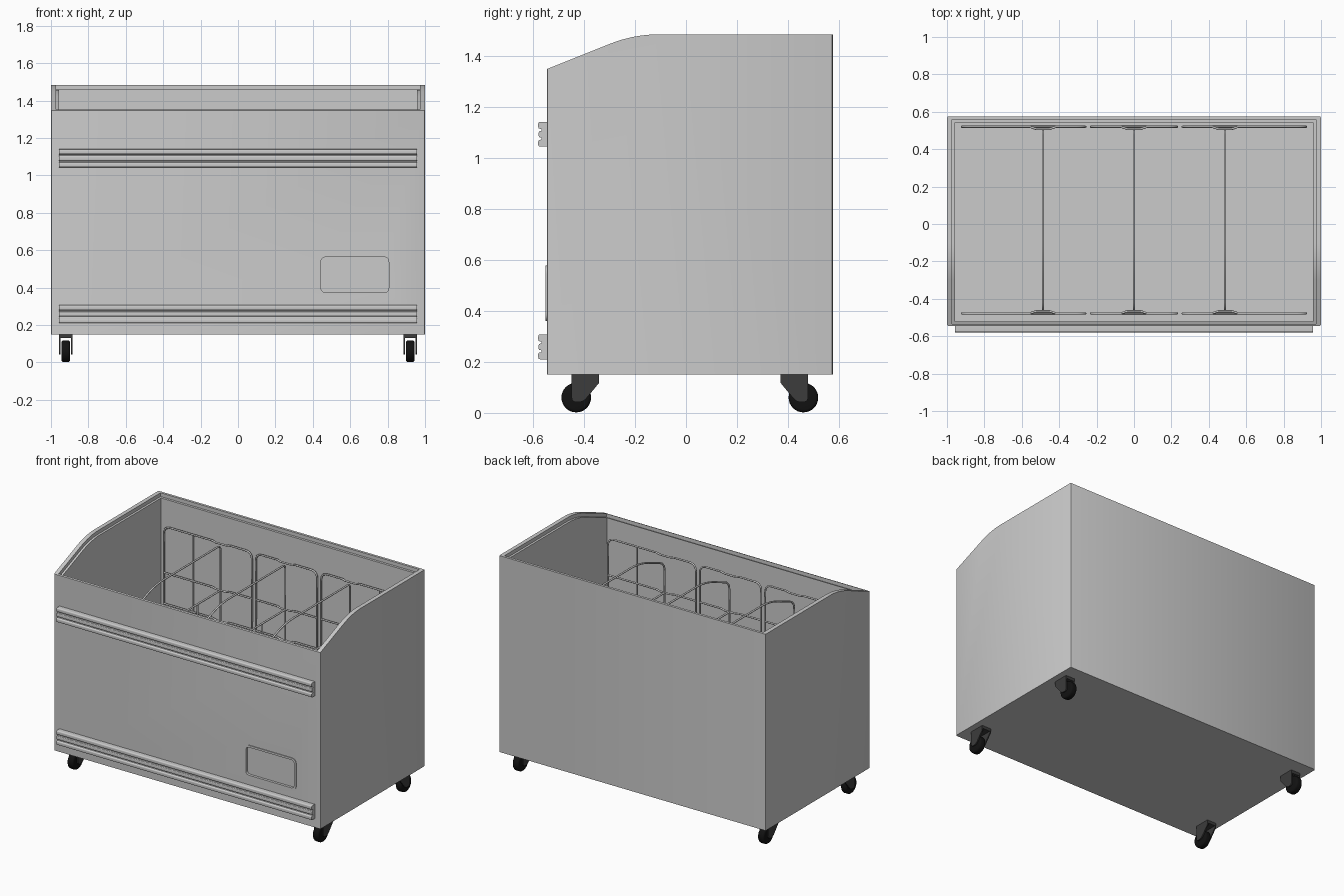
import bpy, bmesh, math
from mathutils import Vector

if "Cube" in bpy.data.objects:
    bpy.data.objects.remove(bpy.data.objects["Cube"])


def round_path(pts, steps=5, closed=True):
    """Round the corners of a 2D path; each point is (u, v) or (u, v, radius)."""
    out, n = [], len(pts)
    for i, p in enumerate(pts):
        c = Vector(p[:2])
        r = p[2] if len(p) > 2 else 0
        if r == 0 or (not closed and i in (0, n - 1)):
            out.append(c)
            continue
        a = c + (Vector(pts[i - 1][:2]) - c).normalized() * r
        b = c + (Vector(pts[(i + 1) % n][:2]) - c).normalized() * r
        for k in range(steps + 1):
            t = k / steps
            out.append(a * (1 - t) ** 2 + c * 2 * t * (1 - t) + b * t * t)
    return out


def smooth(obj, angle=35):
    obj.data.shade_smooth()
    obj.data.set_sharp_from_angle(angle=math.radians(angle))


def finish(bm, name, color=None):
    bmesh.ops.recalc_face_normals(bm, faces=bm.faces)
    me = bpy.data.meshes.new(name)
    bm.to_mesh(me)
    bm.free()
    obj = bpy.data.objects.new(name, me)
    bpy.context.collection.objects.link(obj)
    if color:
        me.materials.append(color)
    smooth(obj)
    return obj


def prism(name, pts, w0, w1, axis='X', color=None, bevel=0):
    """Extrude a profile along x (profile y,z) or along y (profile x,z)."""
    bm = bmesh.new()
    place = (lambda u, v, w: (w, u, v)) if axis == 'X' else (lambda u, v, w: (u, w, v))
    a = [bm.verts.new(place(p[0], p[1], w0)) for p in pts]
    b = [bm.verts.new(place(p[0], p[1], w1)) for p in pts]
    bm.faces.new(a)
    bm.faces.new(b[::-1])
    n = len(pts)
    for i in range(n):
        j = (i + 1) % n
        bm.faces.new((a[i], b[i], b[j], a[j]))
    bmesh.ops.recalc_face_normals(bm, faces=bm.faces)
    if bevel:  # upright edges only
        up = [e for e in bm.edges
              if abs((e.verts[0].co - e.verts[1].co).normalized().z) > 0.99]
        bmesh.ops.bevel(bm, geom=up, offset=bevel, segments=2, affect='EDGES', profile=0.5)
    return finish(bm, name, color)


def cut(obj, cutter):
    mod = obj.modifiers.new('cut', 'BOOLEAN')
    mod.operation, mod.solver, mod.object = 'DIFFERENCE', 'EXACT', cutter
    bpy.context.view_layer.objects.active = obj
    bpy.ops.object.modifier_apply(modifier=mod.name)
    smooth(obj)


def wires(name, paths, radius=0.006):
    """Round wires; each path is (points, closed)."""
    cu = bpy.data.curves.new(name, 'CURVE')
    cu.dimensions, cu.bevel_depth, cu.bevel_resolution = '3D', radius, 2
    cu.use_fill_caps = True
    for pts, closed in paths:
        sp = cu.splines.new('POLY')
        sp.points.add(len(pts) - 1)
        for q, p in zip(sp.points, pts):
            q.co = (*p, 1)
        sp.use_cyclic_u = closed
    obj = bpy.data.objects.new(name, cu)
    bpy.context.collection.objects.link(obj)
    bpy.ops.object.select_all(action='DESELECT')
    obj.select_set(True)
    bpy.context.view_layer.objects.active = obj
    bpy.ops.object.convert(target='MESH')
    smooth(obj, 60)


def material(name, g):
    m = bpy.data.materials.new(name)
    m.diffuse_color = (g, g, g, 1)
    m.use_nodes = True
    m.node_tree.nodes["Principled BSDF"].inputs["Base Color"].default_value = m.diffuse_color
    return m


rubber = material('black_rubber', 0.006)
steel = material('dark_steel', 0.045)

# Cabinet: side profile extruded across, then hollowed with a stepped rim
FRONT, BACK = -0.545, 0.575
cabinet = prism('cabinet', round_path(
    [(FRONT, 0.15), (BACK, 0.15), (BACK, 1.483), (-0.205, 1.483, 0.1), (FRONT, 1.347)], 8),
    -1, 1, bevel=0.008)
rim_cut = prism('rim_cutter', round_path(
    [(-0.535, 1.326), (-0.205, 1.458, 0.1), (0.558, 1.458), (0.558, 2), (-0.535, 2)], 8),
    -0.972, 0.972)
well_cut = prism('well_cutter', [(-0.52, 0.3), (0.542, 0.3), (0.542, 2.1), (-0.52, 2.1)],
                 -0.957, 0.957)
# Rounded access plate on the front: shallow pocket with a thin raised frame


def plate(inset, r):
    x0, x1, z0, z1 = 0.43 + inset, 0.82 - inset, 0.36 + inset, 0.577 - inset
    return round_path([(x0, z0, r), (x1, z0, r), (x1, z1, r), (x0, z1, r)])


pocket_cut = prism('pocket_cutter', plate(0.014, 0.025), -0.6, FRONT + 0.012, 'Y')
plate_frame = prism('access_plate_frame', plate(0, 0.035), FRONT - 0.005, FRONT + 0.001, 'Y')
cut(plate_frame, pocket_cut)
for c in (rim_cut, well_cut, pocket_cut):
    cut(cabinet, c)
for c in (rim_cut, well_cut, pocket_cut):
    bpy.data.objects.remove(c)

# Two ribbed bumper rails on the front, with end caps
for label, z in (('lower', 0.21), ('upper', 1.043)):
    prof = [(FRONT + 0.002, z), (-0.579, z, 0.008), (-0.579, z + 0.027, 0.008),
            (-0.566, z + 0.027, 0.004), (-0.566, z + 0.036, 0.004),
            (-0.577, z + 0.036, 0.006), (-0.577, z + 0.061, 0.006),
            (-0.566, z + 0.061, 0.004), (-0.566, z + 0.07, 0.004),
            (-0.579, z + 0.07, 0.008), (-0.579, z + 0.097, 0.008), (FRONT + 0.002, z + 0.097)]
    prism(label + '_bumper_rail', round_path(prof, 4), -0.958, 0.958)

# Wire panels along the front and back of the well, bowed in around each divider
BOTTOM, ROWS = 0.31, (0.55, 0.76, 0.97)
DIVIDERS = (-0.487, 0, 0.487)
SPANS = ((-0.92, -0.26), (-0.23, 0.23), (0.26, 0.92))


def bowed(x0, x1, xd, y, dy, z):
    return [(x0, y, z), (xd - 0.07, y, z), (xd - 0.035, y + dy, z),
            (xd + 0.035, y + dy, z), (xd + 0.07, y, z), (x1, y, z)]


for side, y, dy, top in (('back', 0.52, -0.012, 1.285), ('front', -0.478, 0.012, 1.22)):
    paths = []
    for (x0, x1), xd in zip(SPANS, DIVIDERS):
        r = 0.05
        loop = round_path([(x0, BOTTOM), (x0, top, r), (x1, top, r), (x1, BOTTOM)])
        loop = [(p.x, y, p.y) for p in loop]
        mid = len(loop) // 2
        loop[mid:mid] = bowed(x0, x1, xd, y, dy, top)[1:-1]
        paths.append((loop, True))
        paths += [(bowed(x0, x1, xd, y, dy, z), False) for z in ROWS]
        for x in ((x0 + xd) / 2, (x1 + xd) / 2):
            if abs(x) > 0.6:
                paths.append(([(x, y, BOTTOM), (x, y, top)], False))
    wires(side + '_wire_panels', paths)

# Wire dividers, sloping down at the front like the cabinet
for name, x in zip(('left', 'middle', 'right'), DIVIDERS):
    loop = round_path([(-0.465, BOTTOM), (-0.465, 1.17, 0.05), (-0.2, 1.275, 0.1),
                       (0.507, 1.275, 0.03), (0.507, BOTTOM)])
    paths = [([(x, p.x, p.y) for p in loop], True)]
    paths += [([(x, -0.465, z), (x, 0.507, z)], False) for z in ROWS]
    paths += [([(x, y, BOTTOM), (x, y, ROWS[-1])], False) for y in (-0.22, 0.02, 0.26)]
    wires(name + '_wire_divider', paths)

# Four casters: rounded wheel, two fork plates and a mounting plate
for sx, xn in ((-1, 'left'), (1, 'right')):
    for sy, yn in ((-1, 'front'), (1, 'back')):
        cx, tag = 0.921 * sx, f'{yn}_{xn}_caster_'
        Y = lambda y: 0.015 + sy * y
        bm = bmesh.new()
        bmesh.ops.create_cone(bm, cap_ends=True, segments=32, radius1=0.058, radius2=0.058,
                              depth=0.046)
        rims = [e for e in bm.edges if abs(e.verts[0].co.z - e.verts[1].co.z) < 1e-4]
        bmesh.ops.bevel(bm, geom=rims, offset=0.012, segments=3, affect='EDGES', profile=0.5)
        for v in bm.verts:
            v.co = (cx + v.co.z, Y(0.445) + v.co.x, 0.06 + v.co.y)
        finish(bm, tag + 'wheel', rubber)
        fork = round_path([(Y(0.355), 0.15), (Y(0.355), 0.118), (Y(0.418), 0.042, 0.02),
                           (Y(0.463), 0.042, 0.02), (Y(0.463), 0.15)])
        for s in (-1, 1):
            x = cx + s * 0.031
            prism(tag + ('fork_outer' if s == sx else 'fork_inner'), fork,
                  x - 0.004, x + 0.004, color=steel)
        prism(tag + 'mount', [(Y(0.355), 0.13), (Y(0.463), 0.13), (Y(0.463), 0.151),
                              (Y(0.355), 0.151)], cx - 0.035, cx + 0.035, color=steel)
